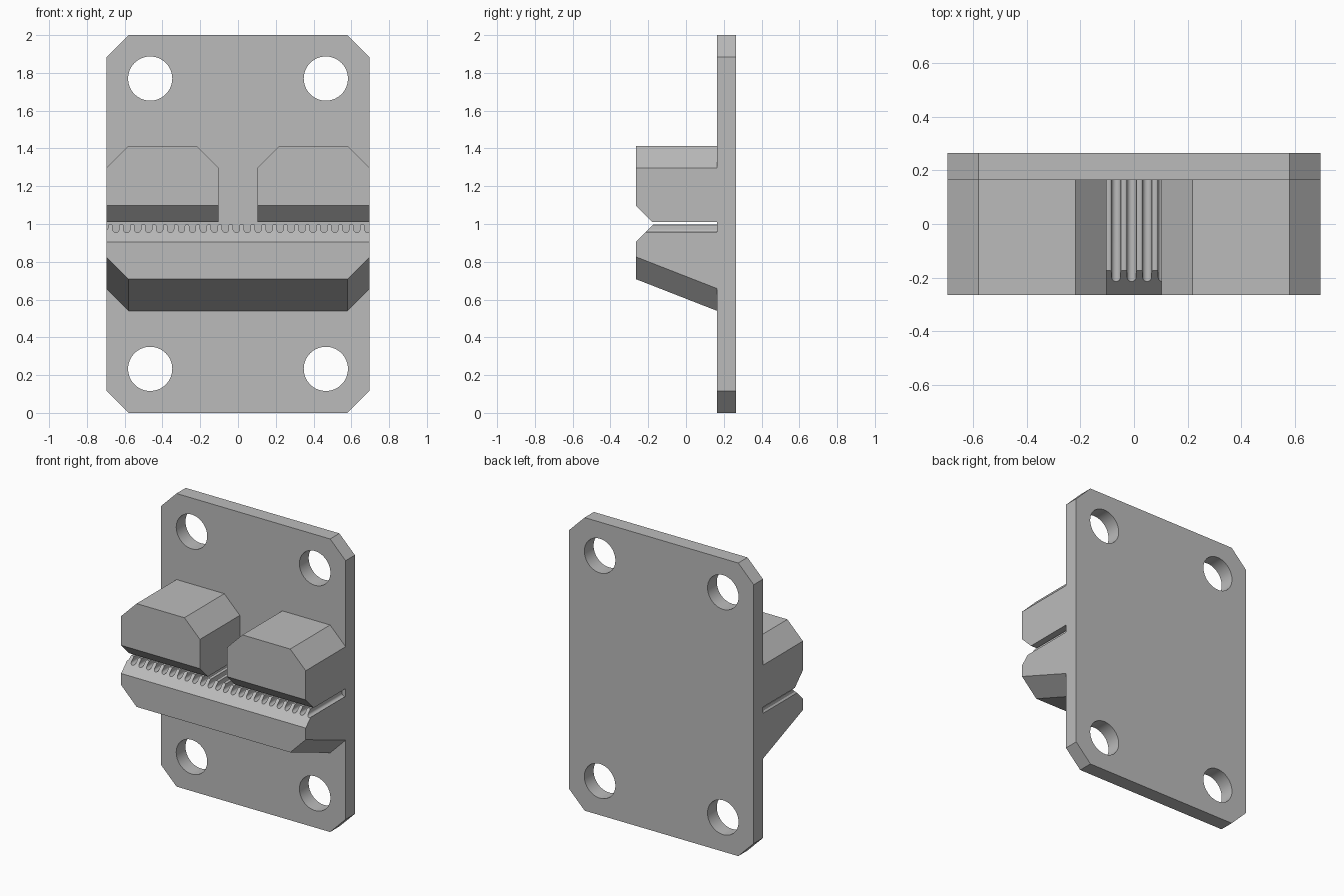
import bpy, bmesh, math
from mathutils import Vector

cube = bpy.data.objects.get("Cube")
if cube:
    bpy.data.objects.remove(cube, do_unlink=True)

W, C = 0.697, 0.117            # half width, corner chamfer
FRONT, FACE, BACK = -0.265, 0.165, 0.265

grey = bpy.data.materials.new("plain_grey")
grey.use_nodes = True
grey.diffuse_color = (0.5, 0.5, 0.5, 1)
grey.node_tree.nodes["Principled BSDF"].inputs["Base Color"].default_value = (0.5, 0.5, 0.5, 1)


def prism(name, profile, y0, y1, back_drop=lambda z: 0, cut=None):
    """Extrude an x-z profile along y, optionally slanting it and slicing off a plane."""
    bm = bmesh.new()
    front = [bm.verts.new((x, y0, z)) for x, z in profile]
    back = [bm.verts.new((x, y1, z - back_drop(z))) for x, z in profile]
    n = len(profile)
    bm.faces.new(front)
    bm.faces.new(back[::-1])
    for i in range(n):
        j = (i + 1) % n
        bm.faces.new((front[i], back[i], back[j], front[j]))
    if cut:
        point, normal = cut
        geom = bm.verts[:] + bm.edges[:] + bm.faces[:]
        res = bmesh.ops.bisect_plane(bm, geom=geom, plane_co=point, plane_no=normal,
                                     clear_outer=True)
        edges = [e for e in res["geom_cut"] if isinstance(e, bmesh.types.BMEdge)]
        bmesh.ops.contextual_create(bm, geom=edges)
    bmesh.ops.recalc_face_normals(bm, faces=bm.faces[:])
    mesh = bpy.data.meshes.new(name)
    bm.to_mesh(mesh)
    bm.free()
    mesh.materials.append(grey)
    obj = bpy.data.objects.new(name, mesh)
    bpy.context.collection.objects.link(obj)
    return obj


def smooth(obj):
    bpy.ops.object.select_all(action="DESELECT")
    obj.select_set(True)
    bpy.context.view_layer.objects.active = obj
    bpy.ops.object.shade_smooth_by_angle(angle=math.radians(30))


# Back plate with clipped corners
plate = prism("back_plate", [(-W + C, 0), (W - C, 0), (W, C), (W, 2 - C),
                             (W - C, 2), (C - W, 2), (-W, 2 - C), (-W, C)], FACE, BACK)

# Four screw holes
cutters = []
for x in (-0.465, 0.465):
    for z in (0.233, 1.77):
        circle = [(x + 0.117 * math.cos(math.tau * i / 64),
                   z + 0.117 * math.sin(math.tau * i / 64)) for i in range(64)]
        cutter = prism("hole_cutter", circle, 0, 0.4)
        cutter.hide_render = True
        cutters.append(cutter)
        mod = plate.modifiers.new("hole", "BOOLEAN")
        mod.operation, mod.object, mod.solver = "DIFFERENCE", cutter, "EXACT"
bpy.context.view_layer.update()
plate.data = bpy.data.meshes.new_from_object(
    plate.evaluated_get(bpy.context.evaluated_depsgraph_get()))
plate.modifiers.clear()
for cutter in cutters:
    bpy.data.objects.remove(cutter, do_unlink=True)
smooth(plate)

# Two upper jaws, bevelled along the lower front edge
for side, a, b in (("right", -W, -0.102), ("left", 0.102, W)):
    top, low = 1.413, 1.01
    prism("upper_jaw_" + side, [(a, low), (b, low), (b, top - C), (b - C, top),
                                (a + C, top), (a, top - C)], FRONT, FACE,
          cut=(Vector((0, FRONT, 1.097)), Vector((0, -1, -1))))

# Lower jaw: toothed top, sloping underside, bevelled upper front edge
TOP, PITCH, R, FILLET, DEPTH = 0.997, 0.058, 0.017, 0.007, 0.042


def groove(cx):
    """Rounded belt groove with softened lips, from left to right."""
    pts = []
    for i in range(4):         # lip
        t = math.pi / 2 * i / 3
        pts.append((cx - R - FILLET + FILLET * math.sin(t), TOP - FILLET + FILLET * math.cos(t)))
    for i in range(7):         # half of the round bottom
        t = math.pi / 2 * i / 6
        pts.append((cx - R * math.cos(t), TOP - DEPTH + R - R * math.sin(t)))
    return pts + [(2 * cx - x, z) for x, z in pts[-2::-1]]


teeth = [(-W, TOP - 0.03), (-0.688, TOP - 0.02), (-0.685, TOP)]
for k in range(-11, 12):
    teeth += groove(-0.009 + PITCH * k)
teeth += [p for p in groove(-0.009 + PITCH * 12) if p[0] < W - 0.001]
teeth.append((W, TOP - DEPTH + 0.003))

under = [(W, 0.826), (W - C, 0.708), (C - W, 0.708), (-W, 0.826)]
jaw = prism("lower_jaw", teeth + under, FRONT, FACE,
            back_drop=lambda z: 0.168 if z < 0.85 else 0,
            cut=(Vector((0, FRONT, 0.905)), Vector((0, -1, 1))))
smooth(jaw)
